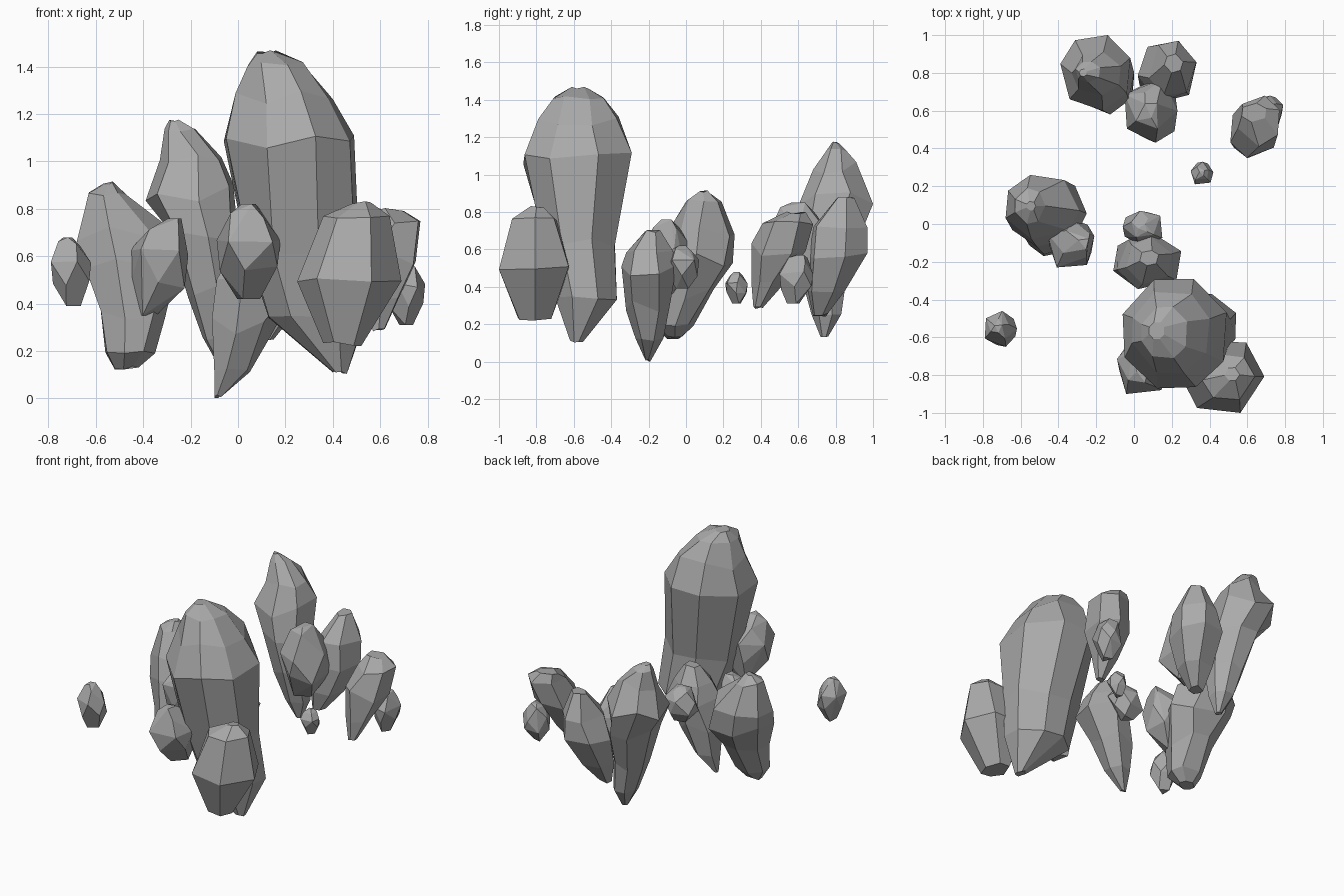
import bpy, bmesh, math, random

if "Cube" in bpy.data.objects:
    bpy.data.objects.remove(bpy.data.objects["Cube"])

# Dark grey stone
stone = bpy.data.materials.new("stone")
stone.diffuse_color = (0.4, 0.4, 0.4, 1)
stone.use_nodes = True
stone.node_tree.nodes["Principled BSDF"].inputs["Base Color"].default_value = stone.diffuse_color


def fit(t, s, lo, hi):
    return lo + (t - min(s)) / (max(s) - min(s)) * (hi - lo)


def ring(bm, rnd, n, phase, jit, z, x0, x1, y0, y1, dz=0):
    """Irregular n-gon stretched to fill the given extents."""
    ang = [phase + math.tau * i / n + rnd.uniform(-jit, jit) for i in range(n)]
    us, vs = [math.cos(a) for a in ang], [math.sin(a) for a in ang]
    return [bm.verts.new((fit(u, us, x0, x1), fit(v, vs, y0, y1),
                          z + rnd.uniform(-dz, dz))) for u, v in zip(us, vs)]


def finish(name, bm):
    bmesh.ops.recalc_face_normals(bm, faces=bm.faces)
    me = bpy.data.meshes.new(name)
    bm.to_mesh(me)
    bm.free()
    me.materials.append(stone)
    ob = bpy.data.objects.new(name, me)
    bpy.context.collection.objects.link(ob)


def rock(name, seed, sections, n=6, phase=0.0):
    """Loft irregular n-gons; each section is (z, x_min, x_max, y_min, y_max)."""
    rnd = random.Random(seed)
    bm = bmesh.new()
    last = len(sections) - 1
    rings = [ring(bm, rnd, n, phase, 0.9 / n, *s, dz=0.04 if 1 < k < last - 1 else 0.01)
             for k, s in enumerate(sections)]
    for a, b in zip(rings, rings[1:]):
        for i in range(n):
            j = (i + 1) % n
            bm.faces.new((a[i], a[j], b[j], b[i]))
    bm.faces.new(rings[0][::-1])
    bm.faces.new(rings[-1])
    finish(name, bm)


def nugget(name, seed, x0, x1, y0, y1, z0, z1, lean=(0, 0)):
    """Faceted convex stone filling a box; lean shifts top (+) and bottom (-)."""
    rnd = random.Random(seed)
    bm = bmesh.new()
    cx, cy, rx, ry = (x0 + x1) / 2, (y0 + y1) / 2, (x1 - x0) / 2, (y1 - y0) / 2
    h = z1 - z0
    phase = rnd.uniform(0, 1)
    for k, (t, s, n) in enumerate(((0, .36, 3), (.33, .9, 5), (.64, 1, 5),
                                   (.9, .56, 4), (1, .22, 3))):
        d = (1 - s) * (2 * t - 1)
        px, py = cx + lean[0] * rx * d, cy + lean[1] * ry * d
        if s > .8:  # the two middle rings slide the full lean
            shift = (1 - s) * (2 * t - 1)
            px, py = cx + lean[0] * rx * shift, cy + lean[1] * ry * shift
        ring(bm, rnd, n, phase + k * .63, .2, z0 + t * h, px - rx * s, px + rx * s,
             py - ry * s, py + ry * s, dz=.05 * h if 0 < t < 1 else 0)
    res = bmesh.ops.convex_hull(bm, input=bm.verts)
    loose = [v for v in bm.verts if not v.link_faces]
    bmesh.ops.delete(bm, geom=loose, context='VERTS')
    bmesh.ops.dissolve_limit(bm, angle_limit=.2, verts=bm.verts, edges=bm.edges)
    finish(name, bm)


# Large leaning boulder and its two neighbours
rock("large_boulder", 3, [
    (.11, .40, .46, -.62, -.55), (.34, .13, .54, -.70, -.37),
    (.62, .04, .51, -.76, -.38), (1.08, -.06, .49, -.87, -.29),
    (1.28, -.01, .40, -.79, -.36), (1.41, .04, .28, -.71, -.44),
    (1.46, .08, .16, -.61, -.52)], 8, .35)
rock("front_right_rock", 5, [
    (.23, .36, .52, -.90, -.72), (.50, .25, .69, -1.0, -.62),
    (.76, .36, .64, -.93, -.69), (.83, .48, .56, -.83, -.76)])
nugget("front_left_rock", 7, -.09, .18, -.90, -.59, .42, .82, (0, -.5))

# Tall rock on the left with its companion
rock("left_rock", 11, [
    (.13, -.52, -.42, -.10, -.02), (.20, -.56, -.35, -.17, .04),
    (.35, -.58, -.31, -.16, .15), (.55, -.65, -.25, -.12, .25),
    (.70, -.68, -.29, -.08, .26), (.86, -.63, -.47, 0, .19),
    (.91, -.57, -.52, .07, .12)], 7)
nugget("left_small_rock", 13, -.46, -.21, -.23, .02, .35, .76, (.7, 0))

# Pointed centre rock with its companion
rock("centre_rock", 17, [
    (.01, -.10, -.07, -.22, -.19), (.12, -.10, .05, -.27, -.12),
    (.30, -.11, .14, -.32, -.08), (.48, -.09, .25, -.345, -.05),
    (.59, -.04, .20, -.32, -.07), (.70, .03, .13, -.22, -.14)], 6, .3)
nugget("centre_small_rock", 19, -.06, .15, -.11, .07, .39, .62)

# Tall back rock with two companions
rock("back_tall_rock", 23, [
    (.14, -.08, -.04, .72, .76), (.25, -.15, 0, .67, .83),
    (.45, -.21, 0, .61, .86), (.70, -.30, 0, .58, .94),
    (.87, -.39, -.02, .60, 1.0), (1.03, -.33, -.07, .68, .91),
    (1.13, -.31, -.18, .75, .86), (1.17, -.29, -.25, .78, .82)], 7, .3)
rock("back_right_rock", 29, [
    (.25, .06, .15, .68, .76), (.38, .03, .25, .65, .85),
    (.56, .02, .33, .64, .97), (.72, .08, .33, .68, .97),
    (.87, .16, .26, .80, .90)], 6, .2)
nugget("back_front_rock", 31, -.05, .23, .43, .77, .38, .85)

# Right pair
rock("right_rock", 37, [
    (.29, .57, .62, .36, .41), (.42, .53, .68, .35, .52),
    (.60, .51, .75, .35, .64), (.74, .55, .77, .41, .68),
    (.80, .57, .70, .54, .64)], 6, .4)
nugget("right_small_rock", 41, .63, .79, .50, .68, .31, .57, (0, .3))

# Loose stones
nugget("loose_left_stone", 43, -.79, -.62, -.65, -.46, .39, .68, (-.2, 0))
nugget("loose_right_stone", 47, .30, .42, .21, .33, .31, .48)
